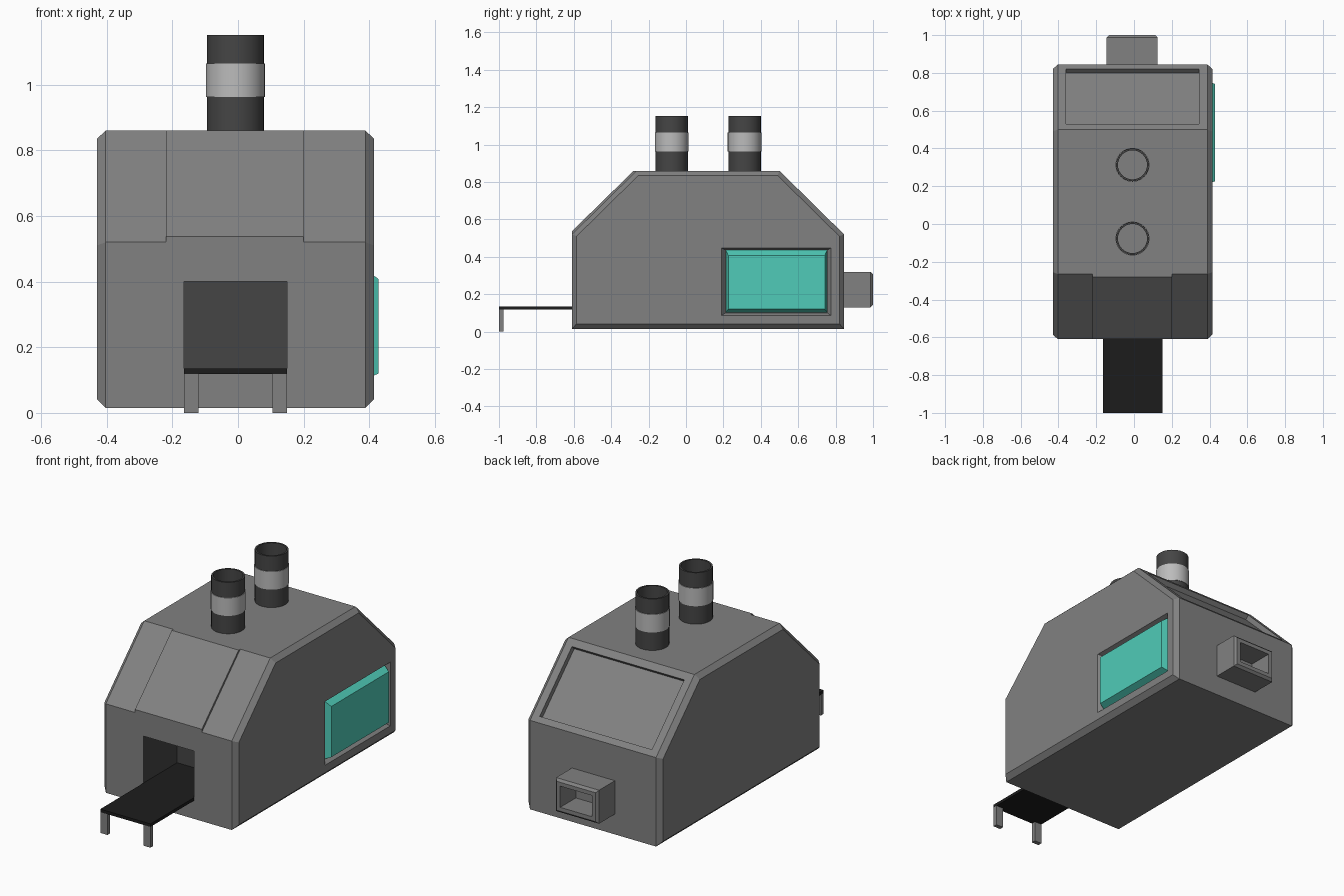
import bpy, bmesh
from math import sin, cos, tau

if "Cube" in bpy.data.objects:
    bpy.data.objects.remove(bpy.data.objects["Cube"])


def material(name, rgb):
    m = bpy.data.materials.new(name)
    m.diffuse_color = (*rgb, 1)
    m.use_nodes = True
    m.node_tree.nodes["Principled BSDF"].inputs["Base Color"].default_value = m.diffuse_color
    return m


GREY = material("grey", (0.22, 0.22, 0.22))
DARK = material("dark_grey", (0.06, 0.06, 0.06))
BLACK = material("black", (0.012, 0.012, 0.012))
LIGHT = material("light_grey", (0.5, 0.5, 0.5))
TEAL = material("teal", (0.08, 0.6, 0.48))


def loft(name, rings, mat, closed=False):
    """Skin a list of equal-length rings; cap the ends unless closed on itself."""
    bm = bmesh.new()
    vs = [[bm.verts.new(p) for p in r] for r in rings]
    n = len(vs[0])
    pairs = list(zip(vs, vs[1:])) + ([(vs[-1], vs[0])] if closed else [])
    for a, b in pairs:
        for i in range(n):
            j = (i + 1) % n
            bm.faces.new((a[i], a[j], b[j], b[i]))
    if not closed:
        bm.faces.new(vs[0])
        bm.faces.new(vs[-1])
    bmesh.ops.recalc_face_normals(bm, faces=bm.faces)
    me = bpy.data.meshes.new(name)
    bm.to_mesh(me)
    bm.free()
    me.materials.append(mat)
    ob = bpy.data.objects.new(name, me)
    bpy.context.collection.objects.link(ob)
    return ob


def section(x, pts):
    return [(x, y, z) for y, z in pts]


def rect(y0, y1, z0, z1):
    return [(y0, z0), (y1, z0), (y1, z1), (y0, z1)]


def prism(name, x0, x1, pts, mat):
    return loft(name, [section(x0, pts), section(x1, pts)], mat)


def tube(name, y, z0, z1, r_in, r_out, mat, n=32):
    def ring(r, z):
        return [(-0.008 + r * cos(tau * i / n), y + r * sin(tau * i / n), z) for i in range(n)]
    ob = loft(name, [ring(r_out, z0), ring(r_out, z1), ring(r_in, z1), ring(r_in, z0)], mat, True)
    bpy.ops.object.select_all(action='DESELECT')
    ob.select_set(True)
    bpy.context.view_layer.objects.active = ob
    bpy.ops.object.shade_smooth_by_angle()


def cut(target, cutter):
    mod = target.modifiers.new("cut", 'BOOLEAN')
    mod.operation = 'DIFFERENCE'
    mod.solver = 'EXACT'
    mod.material_mode = 'TRANSFER'
    mod.object = cutter
    bpy.context.view_layer.objects.active = target
    bpy.ops.object.modifier_apply(modifier=mod.name)
    bpy.data.objects.remove(cutter)


# Housing: side profile with chamfered flanks
outer = [(-0.61, 0.015), (-0.61, 0.52), (-0.265, 0.86), (0.50, 0.86), (0.845, 0.52), (0.845, 0.015)]
inner = [(-0.585, 0.042), (-0.585, 0.51), (-0.255, 0.835), (0.49, 0.835), (0.82, 0.51), (0.82, 0.042)]
body = loft("housing", [section(-0.43, inner), section(-0.403, outer),
                        section(0.388, outer), section(0.415, inner)], GREY)

# Front mouth, rear slope recess and tapered window recess
cut(body, prism("mouth_cutter", -0.165, 0.15, rect(-0.7, -0.31, 0.12, 0.40), DARK))
cut(body, prism("slope_cutter", -0.36, 0.345,
                [(0.51, 0.81), (0.80, 0.525), (0.84, 0.565), (0.55, 0.85)], GREY))
cut(body, loft("window_cutter", [section(0.39, rect(0.21, 0.757, 0.10, 0.437)),
                                 section(0.415, rect(0.19, 0.775, 0.085, 0.447)),
                                 section(0.45, rect(0.19, 0.775, 0.085, 0.447))], GREY))

# Raised panel on the front slope
prism("front_slope_panel", -0.22, 0.20,
      [(-0.61, 0.52), (-0.61, 0.537), (-0.28, 0.86), (-0.265, 0.86)], GREY)

# Side window with bevelled rim
loft("side_window", [section(0.388, rect(0.212, 0.755, 0.102, 0.437)),
                     section(0.428, rect(0.226, 0.742, 0.12, 0.408))], TEAL)

# Feed tray and its legs
prism("tray", -0.165, 0.15, rect(-1.0, -0.31, 0.118, 0.135), BLACK)
for side, x in (("left", -0.165), ("right", 0.105)):
    prism(side + "_tray_leg", x, x + 0.045, rect(-1.0, -0.975, 0, 0.118), GREY)


# Rear duct: hollow rectangular spout with bevelled lip
def duct_ring(y, d):
    return [(-0.145 + d, y, 0.13 + d), (0.125 - d, y, 0.13 + d),
            (0.125 - d, y, 0.32 - d), (-0.145 + d, y, 0.32 - d)]


loft("rear_duct", [duct_ring(0.845, 0), duct_ring(0.987, 0), duct_ring(1.0, 0.013),
                   duct_ring(1.0, 0.035), duct_ring(0.86, 0.035)], GREY)

# Chimneys with pale bands
for tag, y in (("front", -0.077), ("rear", 0.313)):
    tube(tag + "_chimney", y, 0.855, 1.152, 0.077, 0.087, DARK)
    tube(tag + "_chimney_band", y, 0.963, 1.065, 0.085, 0.09, LIGHT)
